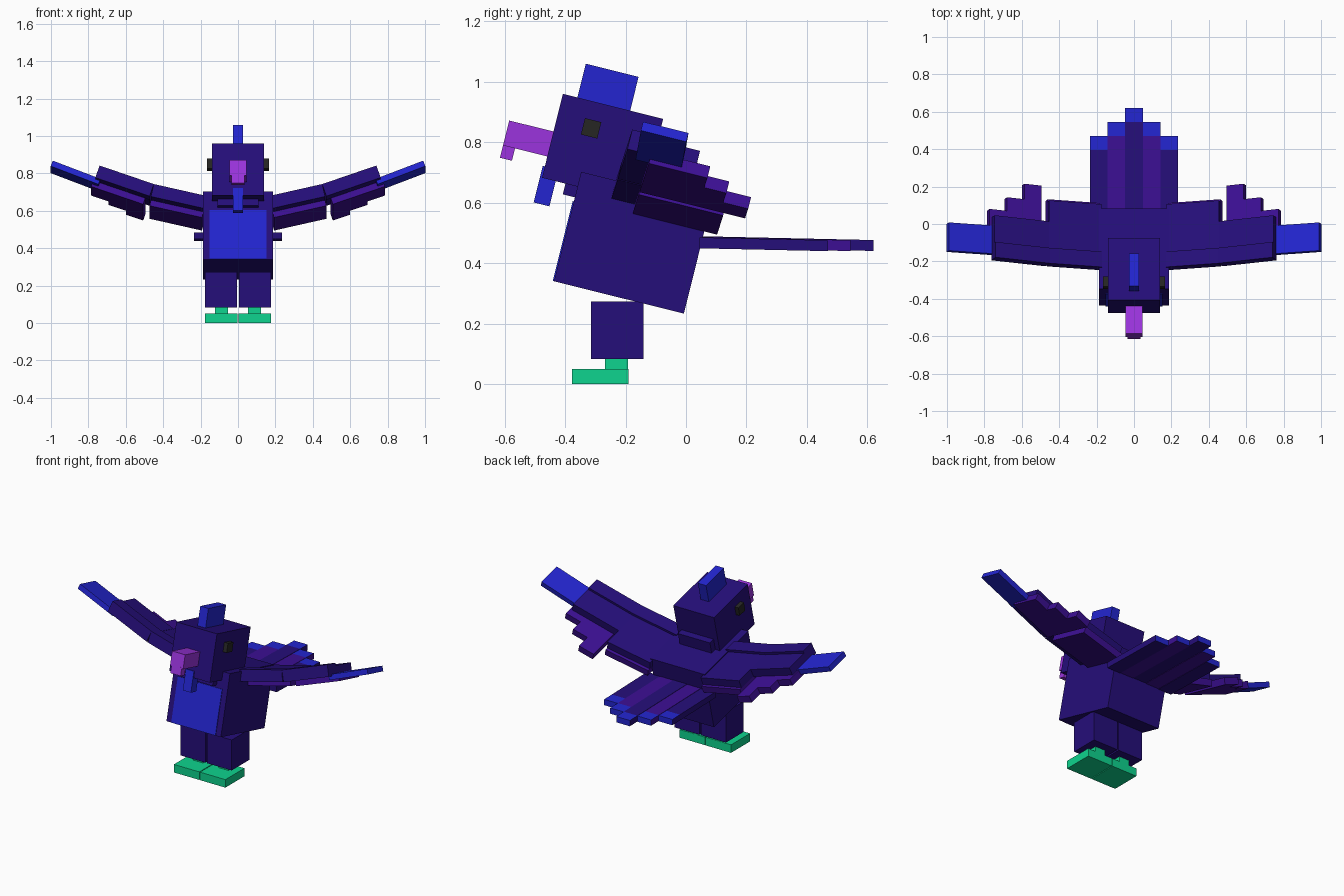
import bpy, bmesh, math
from mathutils import Vector, Matrix

cube = bpy.data.objects.get("Cube")
if cube:
    bpy.data.objects.remove(cube, do_unlink=True)

TILT = math.radians(-14)          # body, head and wings all lean back
BACK = Vector((0, math.cos(TILT), math.sin(TILT)))


def material(name, rgb):
    lin = [((c / 255 + 0.055) / 1.055) ** 2.4 if c > 10 else c / 3295 for c in rgb] + [1]
    m = bpy.data.materials.new(name)
    m.use_nodes = True
    m.diffuse_color = lin
    m.node_tree.nodes["Principled BSDF"].inputs["Base Color"].default_value = lin
    return m


INDIGO = material("dark indigo", (37, 14, 122))
VIOLET = material("violet", (60, 15, 148))
BLUE = material("bright blue", (35, 37, 208))
ORCHID = material("orchid", (155, 52, 222))
GREEN = material("sea green", (14, 212, 142))
BLACK = material("charcoal", (38, 38, 36))


def finish(name, bm, mats, mirror):
    bmesh.ops.recalc_face_normals(bm, faces=bm.faces)
    mesh = bpy.data.meshes.new(name)
    bm.to_mesh(mesh)
    bm.free()
    for m in mats:
        mesh.materials.append(m)
    ob = bpy.data.objects.new(name, mesh)
    bpy.context.collection.objects.link(ob)
    if mirror:
        ob.modifiers.new("mirror", 'MIRROR').use_mirror_merge = False
    return ob


def box(name, mat, center, size, tilt=TILT, mirror=False):
    bm = bmesh.new()
    bmesh.ops.create_cube(bm, size=1, matrix=Matrix.Translation(center)
                          @ Matrix.Rotation(tilt, 4, 'X') @ Matrix.Diagonal((*size, 1)))
    return finish(name, bm, [mat], mirror)


def wing_box(name, mat, a, b, start, depth, drop, thick):
    """Slab spanning leading-edge points a to b, set back and dropped from that edge."""
    a, b = Vector(a), Vector(b)
    slope = math.atan2(b.z - a.z, b.x - a.x)
    up = Vector((-math.sin(slope), -math.sin(TILT) * math.cos(slope),
                 math.cos(TILT) * math.cos(slope)))
    bm = bmesh.new()
    rings = [[bm.verts.new(p + BACK * u - up * v) for u, v in
              ((start, drop), (start + depth, drop),
               (start + depth, drop + thick), (start, drop + thick))] for p in (a, b)]
    for i in range(4):
        j = (i + 1) % 4
        bm.faces.new((rings[0][i], rings[0][j], rings[1][j], rings[1][i]))
    for r in rings:
        bm.faces.new(r)
    return finish(name, bm, [mat], True)


# Body, belly patch and neck
body_center = Vector((0, -0.177, 0.4675))
body_size = Vector((0.375, 0.443, 0.373))
box("body", INDIGO, body_center, body_size)
patch = Matrix.Rotation(TILT, 3, 'X') @ Vector((0, -body_size.y / 2, -0.05))
box("belly_patch", BLUE, body_center + patch, (0.305, 0.008, 0.272))
box("neck", INDIGO, (0, -0.243, 0.669), (0.22, 0.3, 0.16))

# Head
box("head", INDIGO, (0, -0.276, 0.78), (0.28, 0.342, 0.286))
box("crest", BLUE, (0, -0.26, 0.975), (0.056, 0.18, 0.13))
box("beak", ORCHID, (0, -0.52, 0.812), (0.09, 0.155, 0.085))
box("beak_hook", ORCHID, (0, -0.59, 0.768), (0.07, 0.041, 0.05))
box("wattle", BLUE, (0, -0.463, 0.655), (0.056, 0.054, 0.125))
box("eye", BLACK, (0.15, -0.314, 0.846), (0.03, 0.056, 0.056), mirror=True)

# Legs and feet
box("leg", INDIGO, (0.091, -0.228, 0.178), (0.172, 0.174, 0.19), 0, True)
box("ankle", GREEN, (0.088, -0.23, 0.067), (0.07, 0.076, 0.036), 0, True)
box("foot", GREEN, (0.09, -0.284, 0.025), (0.175, 0.187, 0.05), 0, True)

# Wings: the leading edge runs shoulder, elbow, wrist
shoulder, elbow, wrist = (0.17, -0.23, 0.68), (0.45, -0.21, 0.743), (0.74, -0.178, 0.842)
for part, a, b, depth in (("inner", shoulder, elbow, 0.27), ("outer", elbow, wrist, 0.155)):
    wing_box(part + "_wing_leading_edge", INDIGO, a, b, 0, 0.085, 0, 0.07)
    wing_box(part + "_wing_plate", INDIGO, a, b, 0.08, depth, 0.015, 0.05)
wing_box("inner_wing_feathers", VIOLET, shoulder, elbow, 0.08, 0.288, 0.062, 0.04)
wing_box("wing_tip", BLUE, (0.735, -0.16, 0.771), (0.99, -0.142, 0.868), 0, 0.155, 0, 0.032)

# Flight feathers fanned along the outer wing
e, w = Vector(elbow), Vector(wrist)
for i, reach in enumerate((0.44, 0.355, 0.28)):
    t0, t1 = (0.08 + 0.32 * (i + k) for k in (0, 1))
    wing_box(f"flight_feather_{i + 1}", VIOLET, e.lerp(w, t0), e.lerp(w, t1),
             0.08, reach - 0.08, 0.063, 0.042)


# Tail feathers, with tips blue on the top and end
def tail_feather(name, mat, x0, x1, end, lift, mirror):
    bm = bmesh.new()
    start = 0.045
    bmesh.ops.create_cube(bm, size=1, matrix=Matrix.Translation(
        ((x0 + x1) / 2, (start + end) / 2, 0.469 + lift))
        @ Matrix.Diagonal((x1 - x0, end - start, 0.036, 1)))
    bmesh.ops.bisect_plane(bm, geom=bm.verts[:] + bm.edges[:] + bm.faces[:],
                           plane_co=(0, end - 0.075, 0), plane_no=(0, 1, 0))
    bm.normal_update()
    for f in bm.faces:
        if f.calc_center_median().y > end - 0.075 and (f.normal.z > 0.5 or f.normal.y > 0.5):
            f.material_index = 1
    for v in bm.verts:
        v.co.z -= 0.022 * (v.co.y - start)
    finish(name, bm, [mat, BLUE], mirror)


tail_feather("tail_feather_middle", INDIGO, -0.047, 0.047, 0.62, 0.002, False)
tail_feather("tail_feather_side", VIOLET, 0.047, 0.141, 0.545, 0, True)
tail_feather("tail_feather_outer", INDIGO, 0.141, 0.235, 0.47, -0.002, True)
